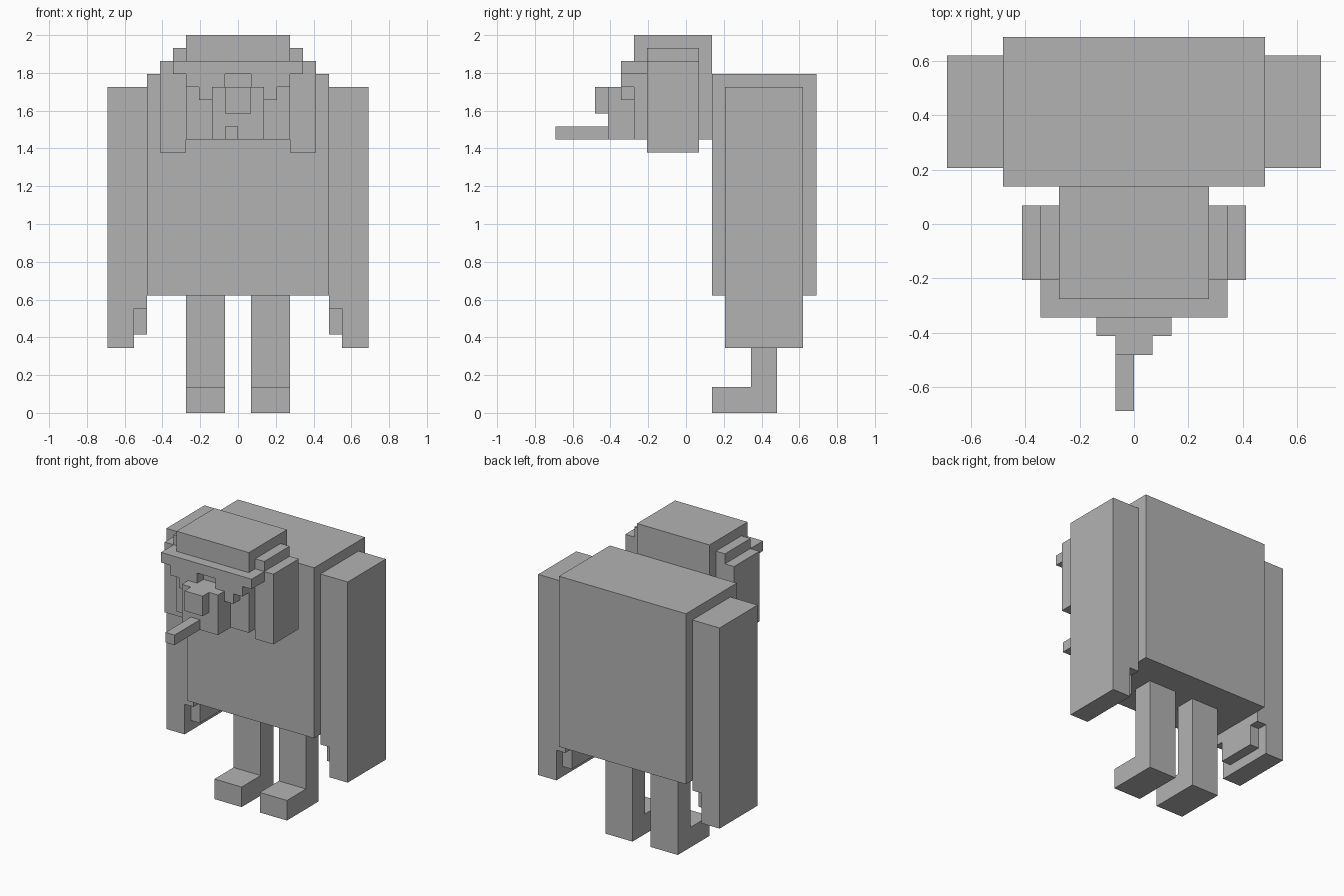
import bpy
import bmesh

U = 2 / 29  # one block of the model's grid

cube = bpy.data.objects.get("Cube")
if cube:
    bpy.data.objects.remove(cube, do_unlink=True)

grey = bpy.data.materials.new("plain grey")
grey.use_nodes = True
colour = (0.45, 0.45, 0.45, 1)
grey.diffuse_color = colour
grey.node_tree.nodes["Principled BSDF"].inputs["Base Color"].default_value = colour


def extrude_outline(name, points, axis, start, end):
    """Flat outline in block units, extruded along x (0) or y (1)."""
    bm = bmesh.new()
    verts = []
    for a, b in points:
        co = (start, a, b) if axis == 0 else (a, start, b)
        verts.append(bm.verts.new([c * U for c in co]))
    face = bm.faces.new(verts)
    moved = bmesh.ops.extrude_face_region(bm, geom=[face])["geom"]
    shift = [0, 0, 0]
    shift[axis] = (end - start) * U
    bmesh.ops.translate(bm, vec=shift,
                        verts=[g for g in moved if isinstance(g, bmesh.types.BMVert)])
    bmesh.ops.recalc_face_normals(bm, faces=bm.faces)
    mesh = bpy.data.meshes.new(name)
    bm.to_mesh(mesh)
    bm.free()
    mesh.materials.append(grey)
    obj = bpy.data.objects.new(name, mesh)
    bpy.context.collection.objects.link(obj)
    return obj


def block(name, x, y, z):
    outline = [(x[0], z[0]), (x[1], z[0]), (x[1], z[1]), (x[0], z[1])]
    return extrude_outline(name, outline, 1, *y)


# Torso and head
block("body", (-7, 7), (2, 10), (9, 26))
block("head", (-4, 4), (-4, 2), (21, 29))
block("cap_brim", (-5, 5), (-5, -3), (26, 27))
block("muzzle", (-2, 2), (-6, -4), (21, 25))
block("nose", (-1, 1), (-7, -6), (23, 25))
block("mouth_stick", (-1, 0), (-10, -6), (21, 22))

for side, s in (("left", 1), ("right", -1)):
    def mirrored(points):
        return [(s * x, z) for x, z in points]

    # Stepped fringe under the brim
    extrude_outline(side + "_fringe", mirrored(
        [(1, 25), (2, 25), (2, 24), (3, 24), (3, 25), (4, 25), (4, 26), (1, 26)]), 1, -5, -4)

    # Ear flap with its raised step
    extrude_outline(side + "_ear_flap", mirrored(
        [(4, 20), (6, 20), (6, 27), (5, 27), (5, 28), (4, 28)]), 1, -3, 1)

    # Arm with a shorter inner edge, and the thumb below it
    extrude_outline(side + "_arm", mirrored(
        [(8, 5), (10, 5), (10, 25), (7, 25), (7, 8), (8, 8)]), 1, 3, 9)
    extrude_outline(side + "_thumb", mirrored(
        [(7, 6), (8, 6), (8, 8), (7, 8)]), 1, 4, 8)

    # Leg and foot in one L-shaped profile
    extrude_outline(side + "_leg",
                    [(2, 0), (7, 0), (7, 9), (5, 9), (5, 2), (2, 2)], 0, s * 1, s * 4)
